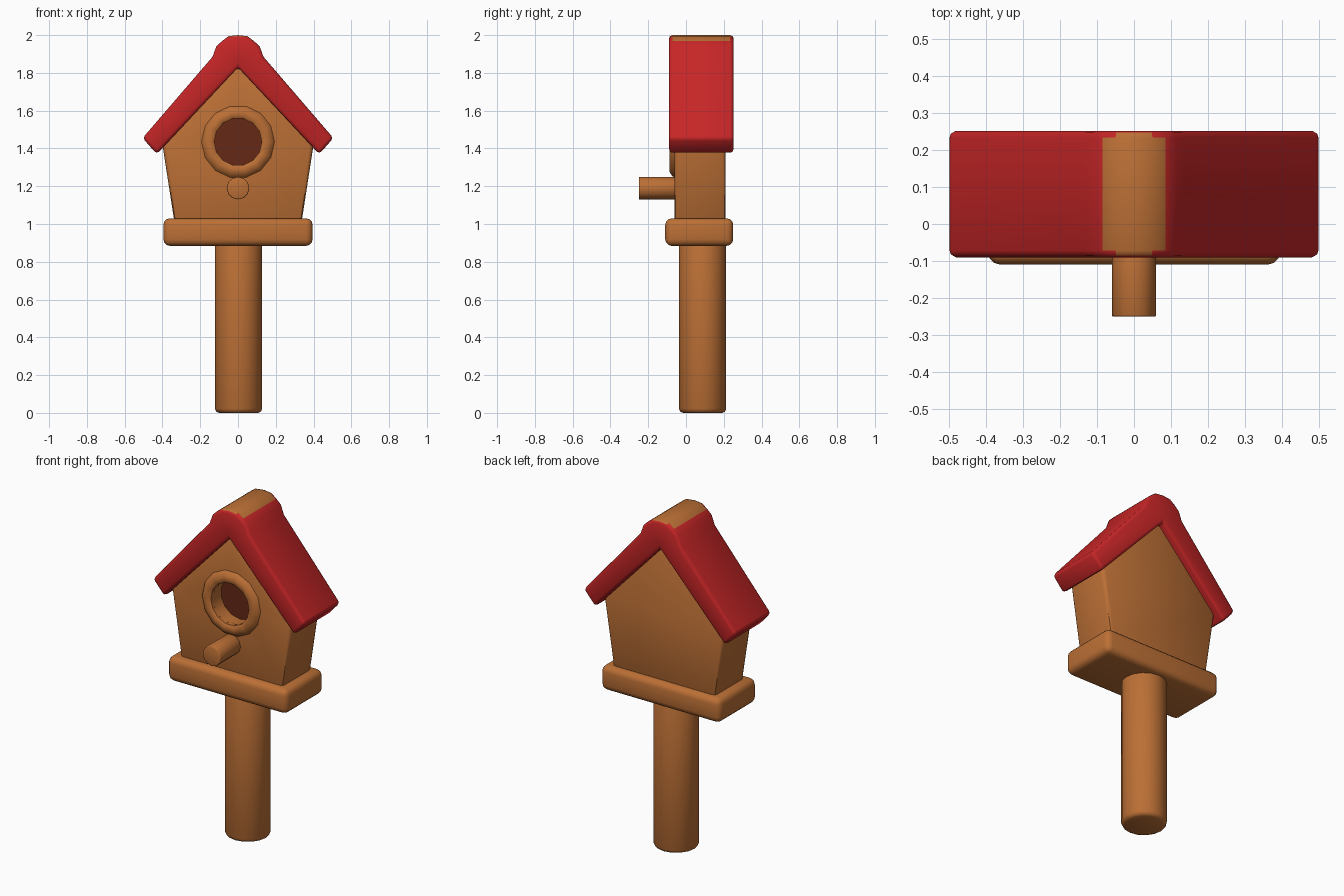
import bpy, bmesh, math
from mathutils import Matrix

cube = bpy.data.objects.get("Cube")
if cube:
    bpy.data.objects.remove(cube, do_unlink=True)


def material(name, rgb):
    m = bpy.data.materials.new(name)
    m.use_nodes = True
    m.diffuse_color = (*rgb, 1)
    bsdf = next(n for n in m.node_tree.nodes if n.type == 'BSDF_PRINCIPLED')
    bsdf.inputs["Base Color"].default_value = (*rgb, 1)
    return m


WOOD = material("warm wood", (0.50, 0.16, 0.036))
RED = material("red paint", (0.57, 0.019, 0.02))
DARK = material("dark brown", (0.13, 0.021, 0.008))


def finish(bm, name, mat, bevel=0.0, segments=2):
    bmesh.ops.recalc_face_normals(bm, faces=bm.faces)
    mesh = bpy.data.meshes.new(name)
    bm.to_mesh(mesh)
    bm.free()
    mesh.materials.append(mat)
    ob = bpy.data.objects.new(name, mesh)
    bpy.context.collection.objects.link(ob)
    if bevel:
        mod = ob.modifiers.new("soft edges", 'BEVEL')
        mod.width, mod.segments = bevel, segments
        mod.limit_method, mod.angle_limit = 'ANGLE', math.radians(40)
        apply(ob, mod)
    return ob


def activate(ob):
    bpy.ops.object.select_all(action='DESELECT')
    ob.select_set(True)
    bpy.context.view_layer.objects.active = ob


def apply(ob, mod):
    activate(ob)
    bpy.ops.object.modifier_apply(modifier=mod.name)


def smooth(ob, angle=48):
    activate(ob)
    bpy.ops.object.shade_smooth_by_angle(angle=math.radians(angle))


def extrude_profile(name, half, y0, y1, mat, bevel):
    """Mirror a half outline (x, z) across x = 0 and extrude it along y."""
    outline = half + [(-x, z) for x, z in reversed(half) if x > 0]
    bm = bmesh.new()
    face = bm.faces.new([bm.verts.new((x, y0, z)) for x, z in outline])
    new = bmesh.ops.extrude_face_region(bm, geom=[face])["geom"]
    verts = [v for v in new if isinstance(v, bmesh.types.BMVert)]
    bmesh.ops.translate(bm, verts=verts, vec=(0, y1 - y0, 0))
    return finish(bm, name, mat, bevel)


def cylinder(name, radius, length, centre, mat, sides, along_y=False, bevel=0.0):
    bm = bmesh.new()
    rot = Matrix.Rotation(math.pi / 2 if along_y else 0, 4, 'X')
    bmesh.ops.create_cone(bm, cap_ends=True, segments=sides, radius1=radius,
                          radius2=radius, depth=length,
                          matrix=Matrix.Translation(centre) @ rot)
    return finish(bm, name, mat, bevel)


# Post
post = cylinder("post", 0.125, 0.92, (0.003, 0.088, 0.46), WOOD, 16, bevel=0.022)
smooth(post)

# Floor slab
bm = bmesh.new()
bmesh.ops.create_cube(bm, size=1, matrix=Matrix.Translation((0, 0.07, 0.957))
                      @ Matrix.Diagonal((0.79, 0.36, 0.146, 1)))
smooth(finish(bm, "floor_slab", WOOD, 0.035, 3))

# House body with a round entrance cut into the front
house = extrude_profile("house_body", [(0.335, 1.0), (0.4, 1.42), (0, 1.85)],
                        -0.062, 0.21, WOOD, 0.02)
HOLE_Z = 1.435
cutter = cylinder("entrance_cutter", 0.127, 0.3, (0, -0.12, HOLE_Z), WOOD, 14, True)
cutter.hide_render = True
cut = house.modifiers.new("entrance", 'BOOLEAN')
cut.operation, cut.solver, cut.object = 'DIFFERENCE', 'EXACT', cutter
apply(house, cut)
bpy.data.objects.remove(cutter, do_unlink=True)
smooth(house, 40)

# Dark plate at the bottom of the entrance
cylinder("entrance_back", 0.127, 0.008, (0, 0.024, HOLE_Z), DARK, 14, True)

# Raised rim round the entrance
bm = bmesh.new()
rim = [(0.126, -0.05), (0.126, -0.077), (0.142, -0.088), (0.165, -0.086),
       (0.185, -0.074), (0.198, -0.055)]
verts = [bm.verts.new((r, y, 0)) for r, y in rim]
edges = [bm.edges.new(pair) for pair in zip(verts, verts[1:])]
bmesh.ops.spin(bm, geom=verts + edges, cent=(0, 0, 0), axis=(0, 1, 0),
               angle=math.tau, steps=14, use_duplicate=False)
bmesh.ops.remove_doubles(bm, verts=bm.verts, dist=0.001)
bmesh.ops.translate(bm, verts=bm.verts, vec=(0, 0, HOLE_Z))
smooth(finish(bm, "entrance_rim", WOOD))

# Perch
smooth(cylinder("perch", 0.06, 0.2, (0, -0.15, 1.19), WOOD, 12, True, 0.004))

# Roof with a rounded ridge; the ridge top is bare wood
roof = extrude_profile("roof", [(0, 1.83), (0.43, 1.37), (0.505, 1.455),
                                (0.135, 1.885), (0.115, 1.94), (0.085, 1.968),
                                (0.05, 1.994), (0, 2.0)],
                       -0.09, 0.252, RED, 0.018)
roof.data.materials.append(WOOD)
for p in roof.data.polygons:
    if p.center.z > 1.97 and p.normal.z > 0.76:
        p.material_index = 1
smooth(roof)
